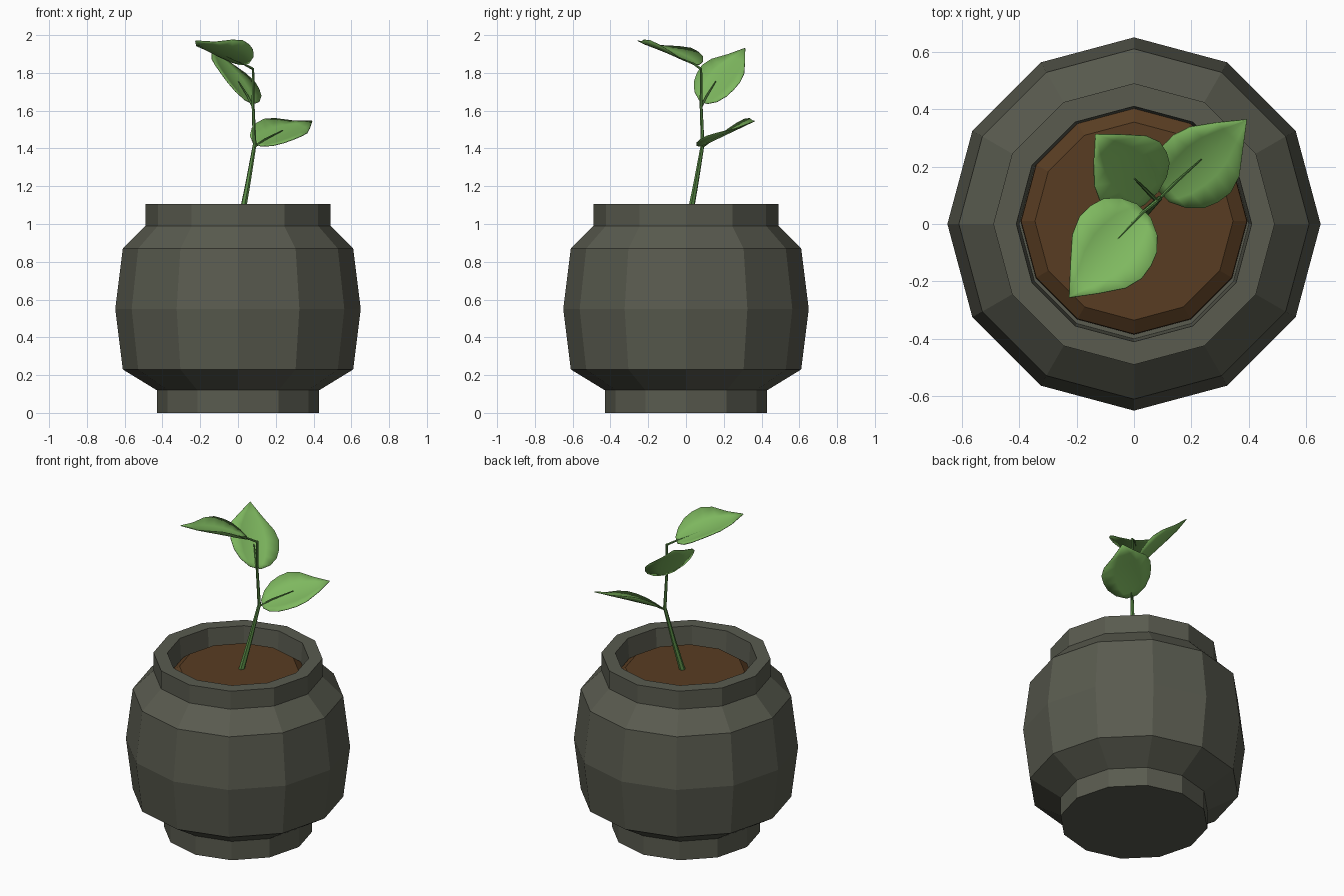
import bpy, bmesh, math
from mathutils import Vector

cube = bpy.data.objects.get("Cube")
if cube:
    bpy.data.objects.remove(cube)


def material(name, rgb):
    m = bpy.data.materials.new(name)
    m.use_nodes = True
    m.diffuse_color = (*rgb, 1)
    bsdf = next(n for n in m.node_tree.nodes if n.type == 'BSDF_PRINCIPLED')
    bsdf.inputs["Base Color"].default_value = (*rgb, 1)
    bsdf.inputs["Roughness"].default_value = 0.8
    return m


stone = material("dark stone", (0.1, 0.104, 0.078))
earth = material("brown soil", (0.098, 0.046, 0.016))
stem_green = material("stem green", (0.10, 0.26, 0.06))
leaf_green = material("leaf green", (0.21, 0.48, 0.115))


def finish(name, bm, mat):
    mesh = bpy.data.meshes.new(name)
    bm.to_mesh(mesh)
    bm.free()
    mesh.materials.append(mat)
    ob = bpy.data.objects.new(name, mesh)
    bpy.context.collection.objects.link(ob)
    return ob


def skin(bm, rings, closed=True):
    """Join successive rows of vertices with quads."""
    for a, b in zip(rings, rings[1:]):
        n = len(a)
        for i in range(n if closed else n - 1):
            j = (i + 1) % n
            bm.faces.new((a[i], a[j], b[j], b[i]))


def lathe(name, profile, mat, sides=12, centre_y=0.0):
    bm = bmesh.new()
    rings = []
    for r, z in profile:
        angles = [math.tau * i / sides for i in range(sides)]
        rings.append([bm.verts.new((r * math.cos(a), centre_y + r * math.sin(a), z))
                      for a in angles])
    skin(bm, rings)
    bm.faces.new(rings[0][::-1])
    bm.faces.new(rings[-1])
    return finish(name, bm, mat)


def rod(name, points, radii, mat, sides=6):
    """Tapered stalk through the given points."""
    bm = bmesh.new()
    pts = [Vector(p) for p in points]
    rings = []
    for i, (p, r) in enumerate(zip(pts, radii)):
        d = (pts[min(i + 1, len(pts) - 1)] - pts[max(i - 1, 0)]).normalized()
        u = d.cross(Vector((1, -1, 0))).normalized()
        v = d.cross(u)
        angles = [math.tau * k / sides for k in range(sides)]
        rings.append([bm.verts.new(p + r * (u * math.cos(a) + v * math.sin(a)))
                      for a in angles])
    skin(bm, rings)
    bm.faces.new(rings[0][::-1])
    bm.faces.new(rings[-1])
    return finish(name, bm, mat)


# Leaf outline: position along the midrib, relative half width
OUTLINE = [(0, 0.22), (0.08, 0.6), (0.2, 0.86), (0.33, 0.97), (0.47, 1),
           (0.62, 0.86), (0.8, 0.46), (1, 0.01)]


def leaf(name, base, tip, side, cup):
    base, tip, side = Vector(base), Vector(tip), Vector(side)
    axis = tip - base
    normal = axis.cross(side).normalized()
    bm = bmesh.new()
    rows = []
    for t, w in OUTLINE:
        rows.append([bm.verts.new(base + axis * t + side * (w * s)
                                  + normal * (cup * (w * s) ** 2))
                     for s in (-1, -0.5, 0, 0.5, 1)])
    skin(bm, rows, closed=False)
    bmesh.ops.recalc_face_normals(bm, faces=bm.faces)
    ob = finish(name, bm, leaf_green)
    for p in ob.data.polygons:
        p.use_smooth = True
    thick = ob.modifiers.new("thickness", 'SOLIDIFY')
    thick.thickness = 0.004
    thick.offset = 0


# Pot with foot, round belly, neck and hollow mouth
lathe("pot", [(0.43, 0), (0.43, 0.12), (0.61, 0.23), (0.65, 0.55), (0.61, 0.87),
              (0.49, 0.99), (0.49, 1.105), (0.41, 1.105), (0.4, 0.95)], stone)

# Soil with a sloping edge
lathe("soil", [(0.395, 0.96), (0.393, 0.985), (0.345, 1.02)], earth, centre_y=0.01)

# Main stem and leaf stalks
rod("stem", [(0.012, 0.012, 1.0), (0.05, 0.05, 1.2), (0.088, 0.088, 1.42),
             (0.08, 0.08, 1.63), (0.08, 0.08, 1.825)],
    [0.018, 0.014, 0.01, 0.008, 0.006], stem_green)
stalks = {
    "lower": [(0.088, 0.088, 1.41), (0.14, 0.14, 1.447), (0.235, 0.225, 1.495)],
    "middle": [(0.08, 0.08, 1.62), (0.05, 0.11, 1.68), (0.003, 0.157, 1.755)],
    "upper": [(0.08, 0.08, 1.82), (0.03, 0.04, 1.848), (-0.06, -0.055, 1.888)],
}
for place, path in stalks.items():
    rod(place + "_leaf_stalk", path, [0.007, 0.006, 0.003], stem_green)

# Cupped leaves
leaf("lower_leaf", (0.10, 0.10, 1.42), (0.392, 0.363, 1.545), (-0.1, 0.1, 0.045), 0.035)
leaf("middle_leaf", (0.06, 0.09, 1.645), (-0.133, 0.312, 1.93), (-0.105, -0.1, 0.045), 0.025)
leaf("upper_leaf", (0.035, 0.045, 1.845), (-0.225, -0.255, 1.97), (0.108, -0.108, 0.02), 0.05)
